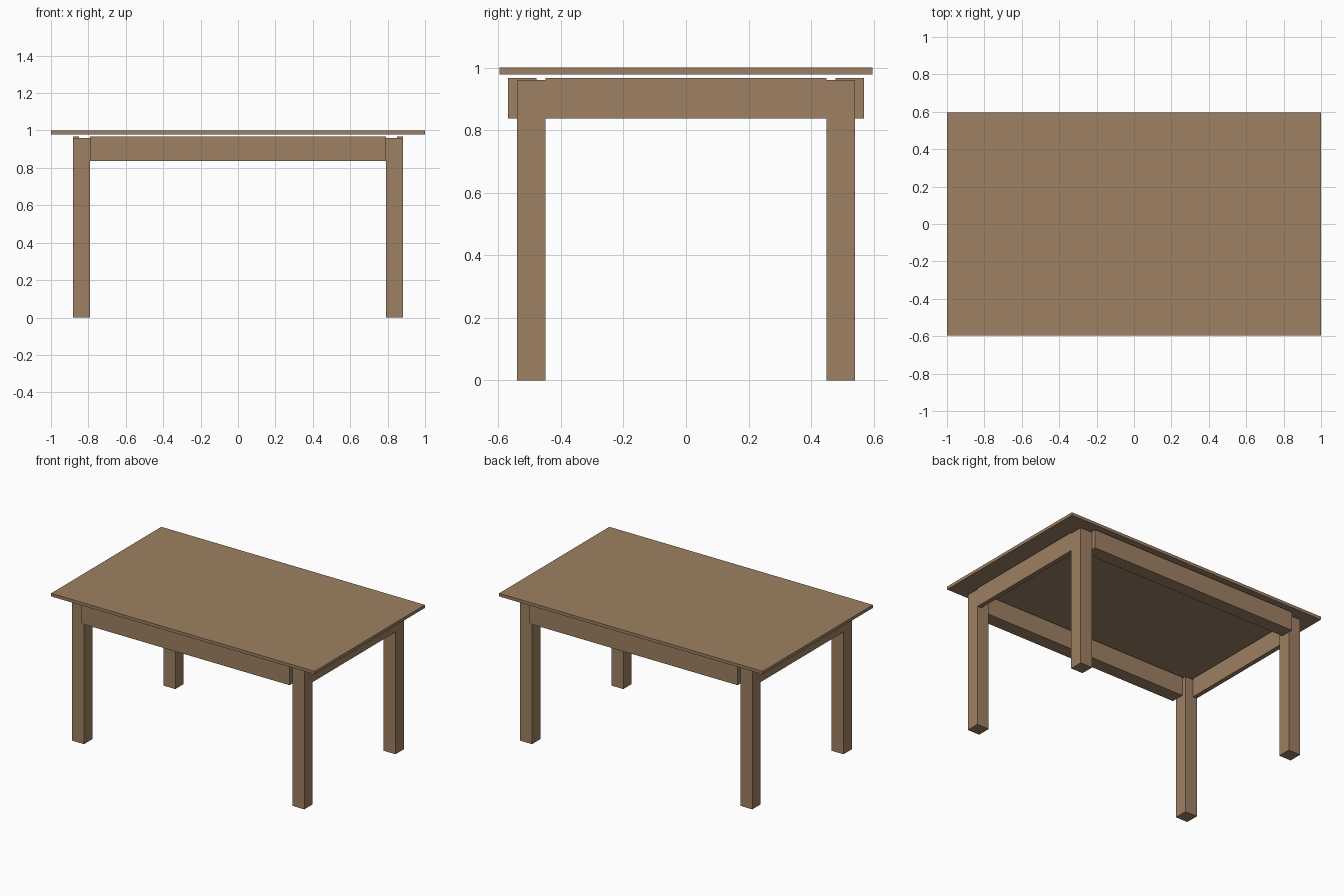
import bpy

if "Cube" in bpy.data.objects:
    bpy.data.objects.remove(bpy.data.objects["Cube"])

wood = bpy.data.materials.new("brown wood")
wood.diffuse_color = (0.342, 0.216, 0.122, 1.0)
wood.use_nodes = True
wood.node_tree.nodes["Principled BSDF"].inputs["Base Color"].default_value = wood.diffuse_color


def box(name, x, y, z):
    """Box spanning the given (low, high) ranges."""
    spans = (x, y, z)
    bpy.ops.mesh.primitive_cube_add(size=1, location=[(a + b) / 2 for a, b in spans])
    ob = bpy.context.object
    ob.name = name
    ob.scale = [b - a for a, b in spans]
    bpy.ops.object.transform_apply(location=False, rotation=False, scale=True)
    ob.data.materials.append(wood)
    return ob


def side_range(sign, inner, outer):
    return tuple(sorted((sign * inner, sign * outer)))


LEG_IN_X, LEG_OUT_X = 0.79, 0.881
LEG_IN_Y, LEG_OUT_Y = 0.449, 0.54
APRON_Z = (0.838, 0.967)

# Thin tabletop
box("tabletop", (-1, 1), (-0.597, 0.597), (0.979, 1.0))

# Four square legs
for sx, side in ((-1, "left"), (1, "right")):
    for sy, end in ((-1, "front"), (1, "back")):
        box(f"{end}_{side}_leg", side_range(sx, LEG_IN_X, LEG_OUT_X),
            side_range(sy, LEG_IN_Y, LEG_OUT_Y), (0, 0.96))

# Long thick aprons, standing slightly proud of the legs
for sy, end in ((-1, "front"), (1, "back")):
    box(f"{end}_apron", (-LEG_IN_X, LEG_IN_X), side_range(sy, 0.478, 0.569), APRON_Z)

# Short thin aprons, flush with the outer leg faces
for sx, side in ((-1, "left"), (1, "right")):
    box(f"{side}_apron", side_range(sx, 0.85, LEG_OUT_X), (-LEG_IN_Y, LEG_IN_Y), APRON_Z)
